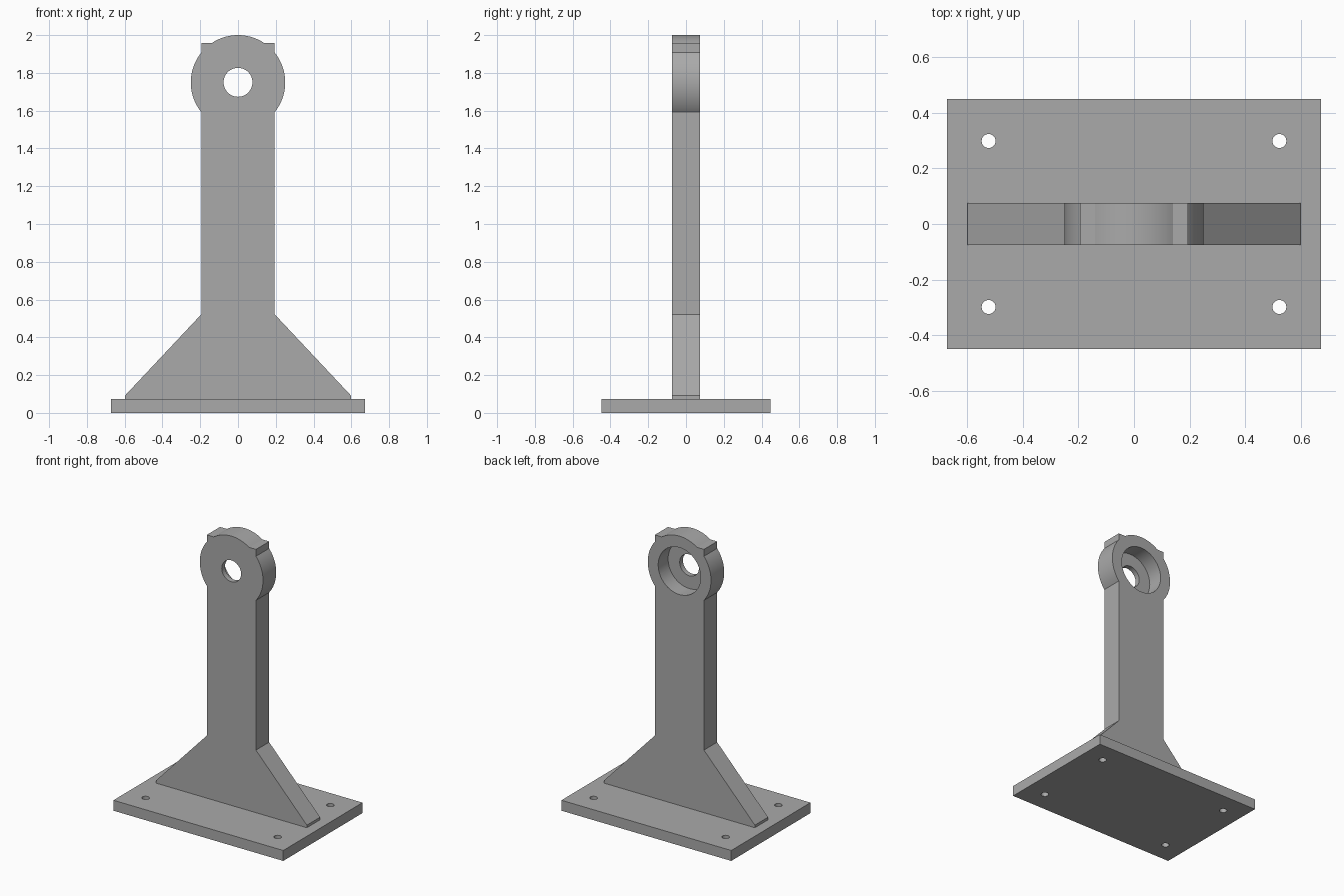
import bpy, bmesh
from math import acos, asin, cos, sin, pi
from mathutils import Matrix

if "Cube" in bpy.data.objects:
    bpy.data.objects.remove(bpy.data.objects["Cube"], do_unlink=True)

grey = bpy.data.materials.new("plain grey")
grey.use_nodes = True
grey.diffuse_color = (0.4, 0.4, 0.4, 1)
grey.node_tree.nodes["Principled BSDF"].inputs["Base Color"].default_value = (0.4, 0.4, 0.4, 1)


def make_object(name, bm):
    bmesh.ops.recalc_face_normals(bm, faces=bm.faces)
    mesh = bpy.data.meshes.new(name)
    bm.to_mesh(mesh)
    bm.free()
    mesh.materials.append(grey)
    obj = bpy.data.objects.new(name, mesh)
    bpy.context.collection.objects.link(obj)
    return obj


def drill(obj, radius, depth, center, along_y=False):
    """Cut a round hole along z or y."""
    bm = bmesh.new()
    turn = Matrix.Rotation(pi / 2, 4, "X") if along_y else Matrix()
    bmesh.ops.create_cone(bm, cap_ends=True, segments=64, radius1=radius, radius2=radius,
                          depth=depth, matrix=Matrix.Translation(center) @ turn)
    cutter = make_object("hole_cutter", bm)
    mod = obj.modifiers.new("hole", "BOOLEAN")
    mod.operation, mod.solver, mod.object = "DIFFERENCE", "EXACT", cutter
    bpy.context.view_layer.objects.active = obj
    bpy.ops.object.modifier_apply(modifier=mod.name)
    bpy.data.objects.remove(cutter, do_unlink=True)


def smooth(obj):
    bpy.ops.object.select_all(action="DESELECT")
    obj.select_set(True)
    bpy.context.view_layer.objects.active = obj
    bpy.ops.object.shade_smooth_by_angle(angle=pi / 6)


# Base plate with four bolt holes
PLATE = 0.0746
bm = bmesh.new()
bmesh.ops.create_cube(bm, size=1, matrix=Matrix.Translation((0, 0, PLATE / 2))
                      @ Matrix.Diagonal((1.343, 0.896, PLATE, 1)))
base_plate = make_object("base_plate", bm)
for sx in (-1, 1):
    for sy in (-1, 1):
        drill(base_plate, 0.025, 0.4, (sx * 0.522, sy * 0.298, 0))
smooth(base_plate)

# Upright: flared foot, column and round bearing head in one outline
HALF, RADIUS, AXIS, TOP, THICK = 0.194, 0.25, 1.75, 1.957, 0.149


def arc(start, end, steps):
    angles = [start + (end - start) * i / steps for i in range(steps + 1)]
    return [(RADIUS * cos(a), AXIS + RADIUS * sin(a)) for a in angles]


side = acos(HALF / RADIUS)
right = [(0.597, PLATE), (0.597, 0.093), (HALF, 0.522)]
right += arc(-side, side, 24) + [(HALF, TOP)]
right += arc(asin((TOP - AXIS) / RADIUS), pi / 2, 12)
outline = right + [(-x, z) for x, z in reversed(right[:-1])]

bm = bmesh.new()
face = bm.faces.new([bm.verts.new((x, -THICK / 2, z)) for x, z in outline])
ext = bmesh.ops.extrude_face_region(bm, geom=[face])
bmesh.ops.translate(bm, vec=(0, THICK, 0),
                    verts=[v for v in ext["geom"] if isinstance(v, bmesh.types.BMVert)])
upright = make_object("upright", bm)

# Shaft hole through the head and a bearing pocket open at the back
POCKET = 0.112
drill(upright, 0.0765, 0.6, (0, 0, AXIS), along_y=True)
drill(upright, 0.168, 0.4, (0, THICK / 2 - POCKET + 0.2, AXIS), along_y=True)
smooth(upright)
